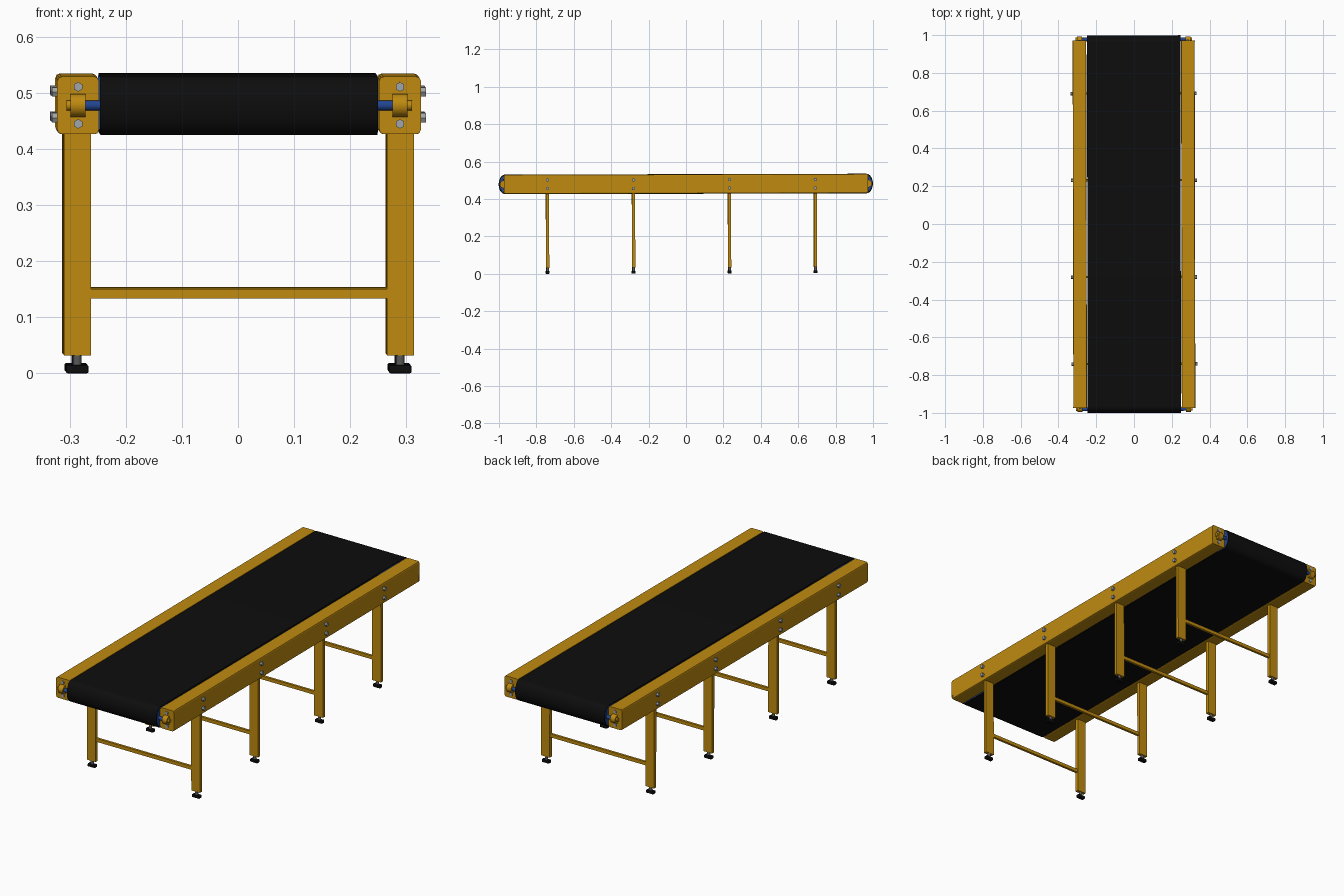
import bpy, bmesh, math
from mathutils import Matrix, Vector

if "Cube" in bpy.data.objects:
    bpy.data.objects.remove(bpy.data.objects["Cube"])


def material(name, rgb):
    m = bpy.data.materials.new(name)
    m.diffuse_color = (*rgb, 1)
    m.use_nodes = True
    m.node_tree.nodes["Principled BSDF"].inputs["Base Color"].default_value = m.diffuse_color
    return m


YELLOW = material("amber paint", (0.52, 0.255, 0.005))
BLACK = material("black rubber", (0.004, 0.004, 0.004))
BLUE = material("blue steel", (0.016, 0.06, 0.28))
GREY = material("zinc bolts", (0.36, 0.38, 0.40))
DARK = material("dark thread", (0.10, 0.10, 0.10))

# The whole conveyor sits very slightly skewed and pitched
TILT = Matrix.Rotation(0.002, 4, 'Z') @ Matrix.Rotation(0.0025, 4, 'X')
MID = 0.4805       # height of the belt centre line
RAIL_X = 0.287     # centre of the side rails


def finish(name, bm, mat, smooth=False):
    bmesh.ops.recalc_face_normals(bm, faces=bm.faces)
    bm.transform(TILT)
    me = bpy.data.meshes.new(name)
    bm.to_mesh(me)
    bm.free()
    me.materials.append(mat)
    ob = bpy.data.objects.new(name, me)
    bpy.context.collection.objects.link(ob)
    if smooth:
        bpy.ops.object.select_all(action='DESELECT')
        ob.select_set(True)
        bpy.context.view_layer.objects.active = ob
        bpy.ops.object.shade_smooth_by_angle(angle=math.radians(35))
    return ob


def box(name, centre, size, mat, bevel=0.0, axis=None):
    """Box; bevel rounds all edges, or only those along one axis."""
    bm = bmesh.new()
    bmesh.ops.create_cube(bm, size=1)
    bmesh.ops.scale(bm, vec=size, verts=bm.verts)
    if bevel:
        edges = [e for e in bm.edges if axis is None or
                 abs((e.verts[0].co - e.verts[1].co)[axis]) > 1e-5]
        bmesh.ops.bevel(bm, geom=edges, offset=bevel, segments=2,
                        profile=0.5, affect='EDGES')
    bmesh.ops.translate(bm, vec=centre, verts=bm.verts)
    return finish(name, bm, mat)


def rod(name, centre, radius, length, axis, mat, sides=24):
    bm = bmesh.new()
    bmesh.ops.create_cone(bm, cap_ends=True, segments=sides, radius1=radius,
                          radius2=radius, depth=length)
    bm.transform(Vector((0, 0, 1)).rotation_difference(Vector(axis)).to_matrix().to_4x4())
    bmesh.ops.translate(bm, vec=centre, verts=bm.verts)
    return finish(name, bm, mat, sides > 8)


def end_curve(sign, inset, n=16):
    """Half-ellipse around one end of the belt."""
    for i in range(n + 1):
        a = math.pi * (i / n - 0.5)
        yield (sign * (0.965 + (0.035 - inset) * math.cos(a)),
               MID + sign * (0.0525 - inset) * math.sin(a))


# Belt loop: outer and inner outlines joined into a band
bm = bmesh.new()
rings = []
for x, inset in ((-0.247, 0), (0.247, 0), (0.247, 0.004), (-0.247, 0.004)):
    pts = list(end_curve(1, inset)) + list(end_curve(-1, inset))
    rings.append([bm.verts.new((x, y, z)) for y, z in pts])
count = len(rings[0])
for k in range(4):
    a, b = rings[k], rings[(k + 1) % 4]
    for i in range(count):
        j = (i + 1) % count
        bm.faces.new((a[i], a[j], b[j], b[i]))
finish("belt", bm, BLACK, True)

for end, sign in (("front", -1), ("back", 1)):
    # Drum filling the belt end
    bm = bmesh.new()
    pts = list(end_curve(sign, 0.0045))
    pts += [(sign * 0.92, pts[-1][1]), (sign * 0.92, pts[0][1])]
    left = [bm.verts.new((-0.248, y, z)) for y, z in pts]
    right = [bm.verts.new((0.248, y, z)) for y, z in pts]
    bm.faces.new(left)
    bm.faces.new(right)
    for i in range(len(pts)):
        j = (i + 1) % len(pts)
        bm.faces.new((left[i], left[j], right[j], right[i]))
    finish(end + "_drum", bm, BLUE)
    rod(end + "_shaft", (0, sign * 0.979, MID), 0.009, 0.56, (1, 0, 0), BLUE)

for side, s in (("left", -1), ("right", 1)):
    # Side rail with rounded long edges
    box(side + "_rail", (s * RAIL_X, 0, MID), (0.072, 1.935, 0.103), YELLOW, 0.006, 1)
    for end, e in (("front", -1), ("back", 1)):
        tag = f"{side}_{end}"
        # End plate, bearing and its two bolts
        box(tag + "_end_plate", (s * RAIL_X, e * 0.9695, MID),
            (0.075, 0.006, 0.103), YELLOW, 0.009, 1)
        rod(tag + "_bearing", (s * RAIL_X, e * 0.974, MID), 0.0205, 0.027,
            (1, 0, 0), YELLOW, 32)
        rod(tag + "_bearing_hub", (s * 0.302, e * 0.979, MID), 0.009, 0.012,
            (1, 0, 0), YELLOW)
        for dz in (-0.033, 0.033):
            rod(tag + "_plate_bolt", (s * RAIL_X, e * 0.974, MID + dz), 0.0085,
                0.006, (0, 1, 0), GREY, 6)

# Four leg frames
for n, y in enumerate((-0.74, -0.28, 0.233, 0.692), 1):
    for side, s in (("left", -1), ("right", 1)):
        tag = f"{side}_leg_{n}"
        x = s * 0.288
        box(tag, (x, y, 0.233), (0.048, 0.017, 0.398), YELLOW)
        rod(tag + "_foot_stud", (x, y, 0.024), 0.0075, 0.024, (0, 0, 1), DARK, 16)
        box(tag + "_foot_pad", (x, y, 0.0095), (0.04, 0.02, 0.015), BLACK, 0.003)
        # Bolts through the rail
        for dz in (-0.023, 0.023):
            rod(tag + "_rail_bolt", (s * 0.328, y, MID + dz), 0.0095, 0.011,
                (1, 0, 0), GREY, 6)
    box(f"crossbar_{n}", (0, y, 0.144), (0.53, 0.012, 0.017), YELLOW)
